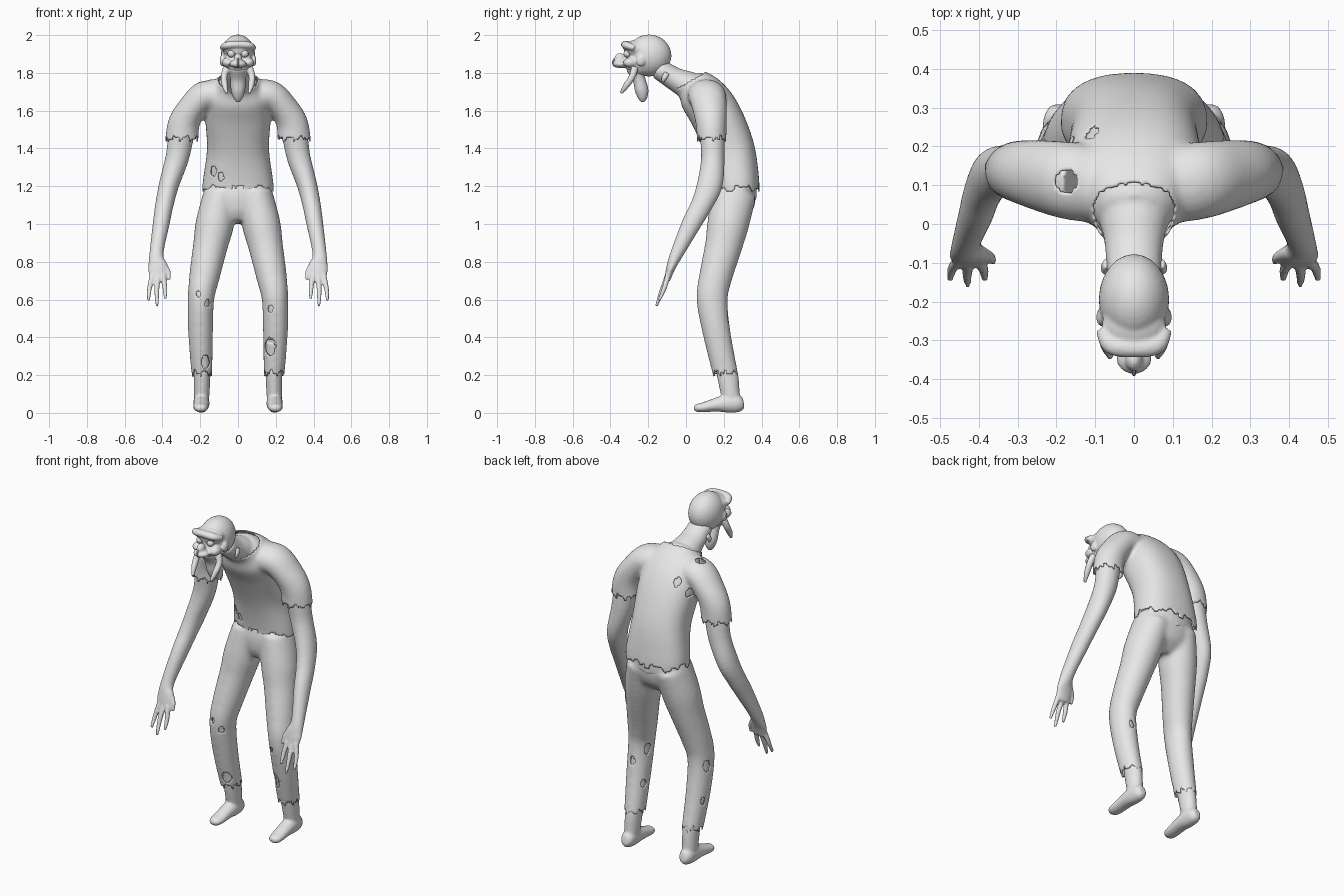
import bpy, bmesh, math
from mathutils import Vector, Matrix

old = bpy.data.objects.get("Cube")
if old:
    bpy.data.objects.remove(old, do_unlink=True)

grey = bpy.data.materials.new("plain_grey")
grey.use_nodes = True
grey.diffuse_color = (0.8, 0.8, 0.8, 1)
grey.node_tree.nodes["Principled BSDF"].inputs["Base Color"].default_value = (0.8, 0.8, 0.8, 1)

X, Y, Z = Vector((1, 0, 0)), Vector((0, 1, 0)), Vector((0, 0, 1))


def spline(points, steps=5):
    """Catmull-Rom through rings of (x, y, z, radius along ref, other radius)."""
    pts = [Vector(p) for p in points]
    pts = [pts[0] * 2 - pts[1]] + pts + [pts[-1] * 2 - pts[-2]]
    out = []
    for a, b, c, d in zip(pts, pts[1:], pts[2:], pts[3:]):
        for i in range(steps):
            t = i / steps
            out.append(0.5 * (b * 2 + (c - a) * t + (a * 2 - b * 5 + c * 4 - d) * t ** 2
                              + (b * 3 - a - c * 3 + d) * t ** 3))
    return out + [pts[-2]]


def bulge(value, power):
    return math.copysign(abs(value) ** power, value)


def loft(bm, points, ref=X, side=1, scale=1, sides=24, power=1):
    """Closed tube of elliptical rings; side=-1 mirrors it, power below 1 squares it."""
    path = spline(points)
    centres = [Vector(p[:3]) for p in path]
    rings = []
    for i, p in enumerate(path):
        t = (centres[min(i + 1, len(path) - 1)] - centres[max(i - 1, 0)]).normalized()
        u = (ref - t * ref.dot(t)).normalized()
        v = t.cross(u)
        ring = []
        for k in range(sides):
            a = math.tau * k / sides
            q = centres[i] + (u * bulge(math.cos(a), power) * p[3] + v * bulge(math.sin(a), power) * p[4]) * scale
            ring.append(bm.verts.new((q.x * side, q.y, q.z)))
        rings.append(ring)
    faces = [bm.faces.new(rings[0]), bm.faces.new(rings[-1])]
    for r, s in zip(rings, rings[1:]):
        for k in range(sides):
            n = (k + 1) % sides
            faces.append(bm.faces.new((r[k], r[n], s[n], s[k])))
    bmesh.ops.recalc_face_normals(bm, faces=faces)


def ball(bm, centre, radii):
    bmesh.ops.create_uvsphere(bm, u_segments=24, v_segments=16, radius=1,
                              matrix=Matrix.Translation(centre) @ Matrix.Diagonal((*radii, 1)))


def fuse(name, bm, voxel, smooth=4):
    """Melt overlapping volumes into one smooth skin."""
    mesh = bpy.data.meshes.new(name)
    bm.to_mesh(mesh)
    bm.free()
    obj = bpy.data.objects.new(name, mesh)
    bpy.context.collection.objects.link(obj)
    remesh = obj.modifiers.new("fuse", 'REMESH')
    remesh.mode, remesh.voxel_size = 'VOXEL', voxel
    soft = obj.modifiers.new("soften", 'SMOOTH')
    soft.factor, soft.iterations = 0.5, smooth
    bpy.context.view_layer.update()
    result = bpy.data.meshes.new_from_object(obj.evaluated_get(bpy.context.evaluated_depsgraph_get()))
    obj.modifiers.clear()
    obj.data = result
    result.materials.clear()
    result.materials.append(grey)
    result.polygons.foreach_set("use_smooth", [True] * len(result.polygons))
    return obj


def tear(obj, cut, holes):
    """Remove faces past the ragged hems and inside the holes, then thicken the cloth."""
    bm = bmesh.new()
    bm.from_mesh(obj.data)
    gone = []
    for f in bm.faces:
        c = f.calc_center_median()
        hit = cut(c)
        for point, direction, r in holes:
            d = c - Vector(point)
            d -= direction * d.dot(direction)
            d.z *= 0.6
            hit = hit or (f.normal.dot(direction) > 0.3 and d.length < r)
        if hit:
            gone.append(f)
    bmesh.ops.delete(bm, geom=gone, context='FACES')
    edge = [v for v in bm.verts if v.is_boundary]
    bmesh.ops.smooth_vert(bm, verts=edge, factor=0.4, use_axis_x=True, use_axis_y=True, use_axis_z=True)
    bm.to_mesh(obj.data)
    bm.free()
    cloth = obj.modifiers.new("cloth", 'SOLIDIFY')
    cloth.thickness, cloth.offset = 0.007, -1


def ragged(c, x, y, size):
    a = math.atan2(c.y - y, c.x - x)
    return size * (math.sin(7 * a + x * 9) + 0.7 * math.sin(17 * a + 1) + 0.4 * math.sin(31 * a))


TORSO = [(0, .265, 1.13, .188, .122), (0, .265, 1.22, .187, .123), (0, .23, 1.4, .164, .132),
         (0, .155, 1.58, .174, .134), (0, .08, 1.685, .16, .123), (0, .02, 1.745, .11, .092),
         (0, -.04, 1.778, .082, .076), (0, -.08, 1.795, .07, .07)]
SLEEVE = [(.08, .1, 1.675, .1, .088), (.17, .112, 1.678, .1, .083), (.24, .125, 1.615, .092, .077),
          (.287, .134, 1.53, .082, .084), (.3, .136, 1.41, .076, .09)]
HIPS = [(0, .262, 1.21, .174, .112), (0, .25, 1.12, .17, .115), (0, .235, 1.06, .13, .097),
        (0, .225, 1.01, .05, .06)]
LEG = [(.09, .255, 1.16, .093, .118), (.123, .223, 1, .102, .111), (.147, .198, .88, .092, .099),
       (.178, .157, .72, .081, .088), (.196, .138, .6, .07, .083), (.198, .163, .42, .066, .074),
       (.19, .217, .17, .054, .066)]
ARM = [(.15, .112, 1.66, .075, .06), (.24, .125, 1.6, .07, .06), (.292, .136, 1.5, .066, .068),
       (.322, .142, 1.35, .062, .062), (.365, .126, 1.21, .067, .053), (.39, .082, 1.1, .057, .048),
       (.407, .028, 1, .051, .044), (.432, -.05, .84, .034, .037), (.424, -.08, .77, .024, .052),
       (.42, -.1, .7, .015, .045)]
FINGERS = [((.453, -.095, .73), (.468, -.115, .66), (.474, -.143, .595)),
           ((.425, -.1, .72), (.43, -.13, .64), (.428, -.157, .565)),
           ((.397, -.098, .73), (.387, -.12, .66), (.385, -.143, .605)),
           ((.395, -.07, .79), (.37, -.085, .75), (.362, -.098, .705))]
ANKLE = [(.197, .175, .38, .05, .05), (.19, .2, .28, .044, .047), (.19, .22, .2, .044, .056),
         (.192, .235, .1, .041, .05), (.193, .245, .05, .036, .045)]
FOOT = [(.193, .305, .055, .022, .028), (.193, .28, .051, .038, .046), (.194, .23, .052, .043, .052),
        (.195, .16, .043, .042, .037), (.197, .09, .029, .04, .026), (.198, .06, .026, .034, .022),
        (.198, .042, .024, .018, .012)]

# shirt with ragged hem, cuffs and collar
bm = bmesh.new()
loft(bm, TORSO, sides=40, power=.85)
for s in (1, -1):
    loft(bm, SLEEVE, Y, s)
shirt = fuse("shirt", bm, .011, 5)


def shirt_cut(c):
    if c.z < 1.187 + ragged(c, 0, .26, .012):
        return True
    if abs(c.x) > .195 and c.z < 1.452 + ragged(c, math.copysign(.3, c.x), .13, .009):
        return True
    return abs(c.x) < .13 and (c - Vector((0, .08, 1.79))).dot(Vector((0, -.5, .87))) > 0


tear(shirt, shirt_cut, [((-.175, .11, 0), Z, .03), ((-.13, 0, 1.28), -Y, .015), ((-.09, 0, 1.25), -Y, .014),
                        ((-.11, 0, 1.66), Y, .014), ((-.17, 0, 1.6), Y, .014)])

# trousers with ragged cuffs and worn knees
bm = bmesh.new()
loft(bm, HIPS, sides=40, power=.9)
for s in (1, -1):
    loft(bm, LEG, X, s)
trousers = fuse("trousers", bm, .011, 14)


def trouser_cut(c):
    return c.z < .21 + ragged(c, math.copysign(.19, c.x), .21, .01)


tear(trousers, trouser_cut, [((.17, 0, .35), -Y, .028), ((-.17, 0, .27), -Y, .022), ((-.21, 0, .63), -Y, .011),
                             ((-.16, 0, .58), -Y, .012), ((.17, 0, .55), -Y, .012),
                             ((0, .17, .57), -X, .02), ((0, .2, .37), -X, .014), ((.2, 0, .5), Y, .015)])

# skin beneath the clothes
bm = bmesh.new()
loft(bm, TORSO[:-2], scale=.88)
loft(bm, HIPS, scale=.85)
loft(bm, [(0, .1, 1.675, .088, .08), (0, .02, 1.728, .09, .078), (0, -.06, 1.768, .075, .062),
          (0, -.15, 1.825, .07, .055)])
fuse("body_and_neck", bm, .012)

# arms with hands, legs with feet
for s, label in ((1, "left"), (-1, "right")):
    bm = bmesh.new()
    loft(bm, ARM, Y, s)
    for finger in FINGERS:
        loft(bm, [(*p, r, r) for p, r in zip(finger, (.015, .013, .008))], Y, s, sides=10)
    fuse(label + "_arm", bm, .006, 3)
    bm = bmesh.new()
    loft(bm, LEG[:-1], X, s, .82)
    loft(bm, ANKLE, X, s)
    loft(bm, FOOT, X, s)
    fuse(label + "_leg", bm, .008, 3)

# head: skull, forehead, face, brow, nose and upper lip
bm = bmesh.new()
ball(bm, (0, -.195, 1.892), (.091, .118, .111))
ball(bm, (0, -.26, 1.925), (.083, .07, .05))
ball(bm, (0, -.25, 1.855), (.074, .075, .075))
ball(bm, (0, -.345, 1.847), (.046, .042, .022))
ball(bm, (0, -.35, 1.875), (.022, .03, .03))
loft(bm, [(-.08, -.27, 1.93, .015, .02), (-.058, -.312, 1.945, .02, .024), (0, -.32, 1.95, .02, .024),
          (.058, -.312, 1.945, .02, .024), (.08, -.27, 1.93, .015, .02)], Z)
for s in (1, -1):
    ball(bm, (.057 * s, -.295, 1.855), (.028, .038, .026))
    ball(bm, (.085 * s, -.24, 1.865), (.012, .024, .03))
fuse("head", bm, .006, 4)

# eyes
for s, label in ((1, "left"), (-1, "right")):
    bm = bmesh.new()
    ball(bm, (.035 * s, -.31, 1.902), (.021, .021, .021))
    fuse(label + "_eye", bm, .004, 2)

# nose ring
bpy.ops.mesh.primitive_torus_add(major_radius=.022, minor_radius=.005, major_segments=24, minor_segments=8,
                                 location=(0, -.365, 1.855), rotation=(0, math.pi / 2, 0))
ring = bpy.context.object
ring.name = "nose_ring"
ring.data.materials.append(grey)
bpy.ops.object.shade_smooth_by_angle()

# beard with hanging strands
bm = bmesh.new()
loft(bm, [(0, -.275, 1.83, .055, .045), (0, -.25, 1.77, .042, .034), (0, -.235, 1.71, .038, .036),
          (0, -.23, 1.67, .026, .026), (0, -.23, 1.645, .01, .01)])
for s in (1, -1):
    loft(bm, [(.06, -.27, 1.83, .02, .02), (.074, -.285, 1.78, .018, .018), (.07, -.315, 1.735, .016, .017),
              (.06, -.345, 1.692, .007, .008)], X, s, sides=12)
    loft(bm, [(.07, -.1, 1.8, .01, .016), (.076, -.115, 1.775, .01, .016), (.07, -.125, 1.75, .006, .008)],
         X, s, sides=12)
fuse("beard", bm, .006, 2)
